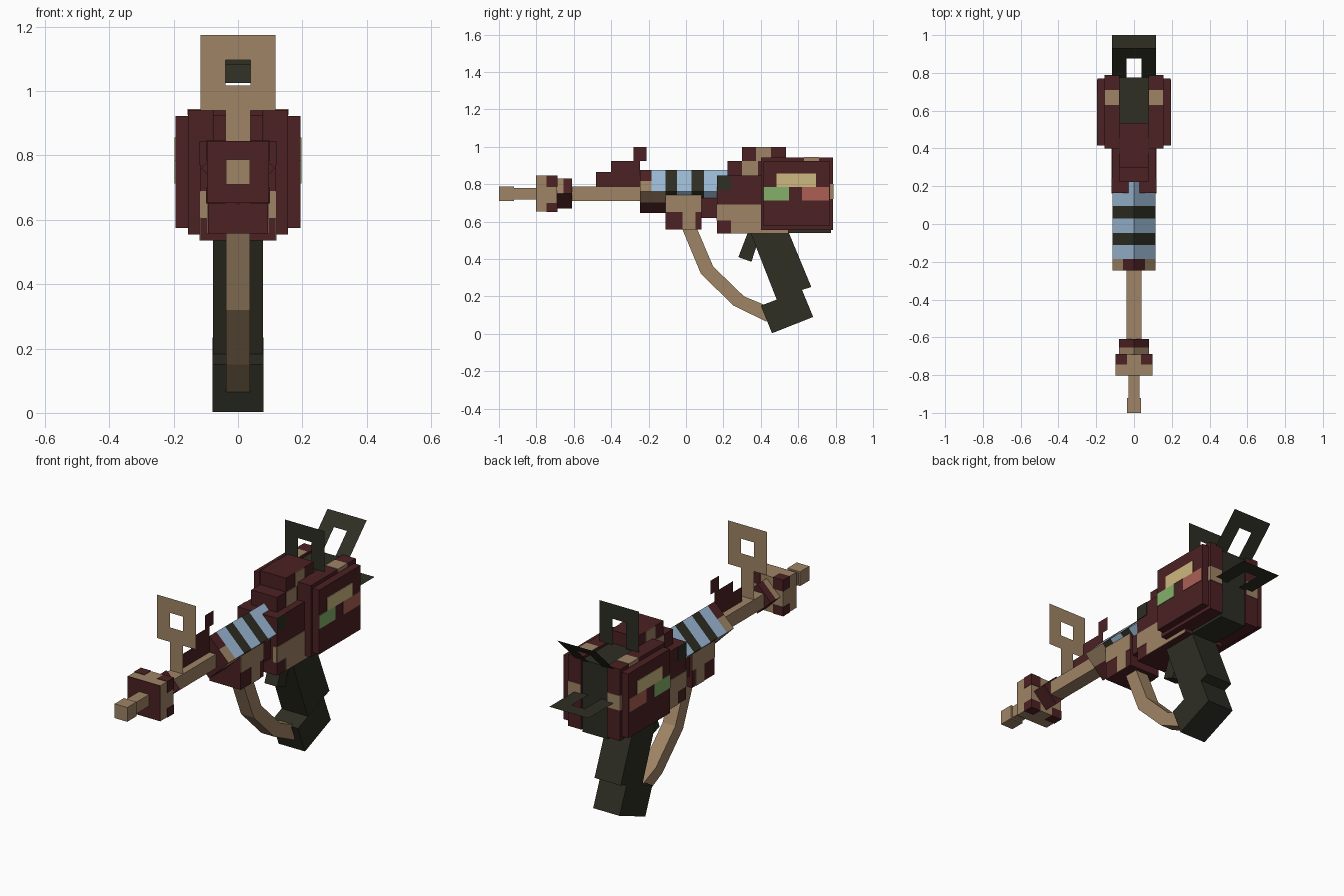
import bpy, bmesh, math
from mathutils import Vector

if "Cube" in bpy.data.objects:
    bpy.data.objects.remove(bpy.data.objects["Cube"])


def lin(c):
    c /= 255
    return c / 12.92 if c <= 0.04045 else ((c + 0.055) / 1.055) ** 2.4


MATS = {}
for key, rgb in {"maroon": (76, 33, 35), "tan": (159, 132, 101), "dark": (46, 46, 36),
                 "blue": (156, 186, 213), "yellow": (206, 184, 126),
                 "pink": (171, 95, 83), "green": (131, 176, 106)}.items():
    m = bpy.data.materials.new(key)
    m.diffuse_color = (*[lin(c) for c in rgb], 1)
    m.use_nodes = True
    m.node_tree.nodes["Principled BSDF"].inputs["Base Color"].default_value = m.diffuse_color
    MATS[key] = m


def finish(name, bm, *colors, normals=True):
    if normals:
        bmesh.ops.recalc_face_normals(bm, faces=bm.faces)
    me = bpy.data.meshes.new(name)
    bm.to_mesh(me)
    bm.free()
    for c in colors:
        me.materials.append(MATS[c])
    ob = bpy.data.objects.new(name, me)
    bpy.context.collection.objects.link(ob)
    return ob


def box(name, color, x, y, z, mirror=False):
    """Box from three (low, high) ranges, optionally repeated at -x."""
    bm = bmesh.new()
    for xr in ([x, (-x[1], -x[0])] if mirror else [x]):
        vs = bmesh.ops.create_cube(bm, size=1)["verts"]
        for v in vs:
            v.co = [r[0] if c < 0 else r[1] for c, r in zip(v.co, (xr, y, z))]
    return finish(name, bm, color)


def centred(name, color, hw, y, z):
    return box(name, color, (-hw, hw), y, z)


def prism(name, color, hw, pts):
    """Side outline in (y, z) extruded across x."""
    bm = bmesh.new()
    f = bm.faces.new([bm.verts.new((-hw, y, z)) for y, z in pts])
    ext = bmesh.ops.extrude_face_region(bm, geom=[f])["geom"]
    bmesh.ops.translate(bm, vec=(2 * hw, 0, 0),
                        verts=[g for g in ext if isinstance(g, bmesh.types.BMVert)])
    return finish(name, bm, color)


def sheet(name, color, origin, u, v, rects):
    """Flat sheet made of rectangles (u0, u1, v0, v1) on a plane."""
    bm = bmesh.new()
    o, u, v = Vector(origin), Vector(u), Vector(v)
    for a, b, c, d in rects:
        bm.faces.new([bm.verts.new(o + u * s + v * t)
                      for s, t in ((a, c), (b, c), (b, d), (a, d))])
    bmesh.ops.remove_doubles(bm, verts=bm.verts, dist=1e-5)
    return finish(name, bm, color, normals=False)


def diamond(name, r, zc, ys, colors, rule):
    """Square tube turned 45 degrees, faces coloured by rule(y, height, width)."""
    bm = bmesh.new()
    prof = [(0, 1), (.5, .5), (1, 0), (.5, -.5), (0, -1), (-.5, -.5), (-1, 0), (-.5, .5)]
    rings = [[bm.verts.new((a * r, y, zc + b * r)) for a, b in prof] for y in ys]
    for r0, r1 in zip(rings, rings[1:]):
        for i in range(8):
            j = (i + 1) % 8
            bm.faces.new((r0[i], r0[j], r1[j], r1[i]))
    bm.faces.new(rings[0])
    bm.faces.new(rings[-1])
    for f in bm.faces:
        if len(f.verts) == 4:
            c = f.calc_center_median()
            f.material_index = colors.index(rule(c.y, c.z - zc, abs(c.x) / r))
    return finish(name, bm, *colors)


# Barrel
centred("barrel_tip", "tan", .038, (-1, -.92), (.71, .787))
centred("barrel_neck", "tan", .03, (-.92, -.79), (.717, .78))
centred("barrel", "tan", .039, (-.62, -.23), (.711, .787))

# Muzzle collar
centred("muzzle_collar", "tan", .097, (-.8, -.69), (.653, .845))
centred("collar_front_plate", "maroon", .097, (-.803, -.8), (.653, .845))
box("collar_top_patch", "maroon", (.038, .099), (-.745, -.688), (.785, .847), True)
box("collar_low_patch", "maroon", (.038, .099), (-.745, -.688), (.651, .70), True)
diamond("collar_rear", .08, .75, (-.70, -.655, -.61), ["maroon", "tan"],
        lambda y, h, w: "tan" if y < -.655 and h > 0 else "maroon")


# Striped sleeve
def sleeve_rule(y, h, w):
    if y < -.185:
        return "maroon" if (w < .5) else "tan"
    if h < 0 and w < .5:
        return "maroon"
    if h < 0 and y < -.11:
        return "tan"
    return "dark" if -.11 < y < -.048 or .03 < y < .095 else "blue"


diamond("striped_sleeve", .115, .76, (-.245, -.185, -.11, -.048, .03, .095, .235),
        ["maroon", "tan", "dark", "blue"], sleeve_rule)

# Stepped fin on the barrel
sheet("stepped_fin", "maroon", (0, 0, 0), (0, 1, 0), (0, 0, 1),
      [(-.48, -.245, .785, .865), (-.40, -.245, .865, .925), (-.28, -.245, .925, 1.0),
       (-.245, -.21, .925, 1.0)])

# Front sight: square ring on a stem
sheet("front_sight", "tan", (0, -.525, 0), (1, 0, 0), (0, 0, 1),
      [(-.117, -.039, .94, 1.175), (.039, .117, .94, 1.175),
       (-.039, .039, 1.097, 1.175), (-.039, .039, .94, 1.018), (-.039, .039, .785, .94)])

# Rear sights: three arches, upright, slanted and level
ARCH = [(-.117, -.039, 0, .222), (.039, .117, 0, .222), (-.039, .039, .142, .222)]
S = math.sqrt(.5)
sheet("rear_sight_upright", "dark", (0, .57, .94), (1, 0, 0), (0, 0, 1), ARCH)
sheet("rear_sight_slanted", "dark", (0, .775, .925), (1, 0, 0), (0, S, S), ARCH)
sheet("rear_sight_level", "dark", (0, .778, .75), (1, 0, 0), (0, 1, 0), ARCH)

# Lower guard under the sleeve
centred("lower_guard", "maroon", .093, (-.11, .083), (.557, .742))
box("guard_side_band", "tan", (.093, .096), (-.11, .083), (.65, .742), True)
box("guard_side_patch", "tan", (.093, .096), (-.02, .05), (.557, .65), True)
centred("guard_link", "maroon", .08, (.08, .17), (.62, .74))

# Receiver
centred("receiver", "maroon", .117, (.165, .55), (.535, .845))
box("receiver_side_band", "tan", (.117, .12), (.165, .40), (.605, .69), True)
box("receiver_front_patch", "tan", (.095, .118), (.162, .18), (.605, .69), True)
box("receiver_low_band", "tan", (.117, .12), (.24, .545), (.535, .605), True)
box("receiver_dark_patch", "dark", (.117, .12), (.165, .24), (.77, .845), True)
centred("top_step", "maroon", .077, (.223, .535), (.84, .925))
centred("top_block", "maroon", .077, (.30, .535), (.84, 1.0))
box("top_step_patch", "tan", (.077, .08), (.30, .385), (.845, .925), True)
box("top_block_patch", "tan", (.077, .08), (.375, .455), (.925, 1.0), True)

# Rear housing
centred("housing_core", "dark", .077, (.42, .775), (.54, .93))
box("housing_side", "maroon", (.077, .155), (.40, .785), (.555, .942), True)
box("housing_top_patch", "tan", (.08, .157), (.63, .71), (.925, .945), True)
box("housing_back_patch", "tan", (.08, .157), (.72, .788), (.72, .80), True)
box("side_panel", "maroon", (.155, .194), (.415, .77), (.575, .922), True)
for name, col, y, z in (("yellow", "yellow", (.483, .695), (.785, .856)),
                        ("green", "green", (.415, .55), (.713, .785)),
                        ("pink", "pink", (.62, .765), (.713, .785))):
    box("panel_patch_" + name, col, (.194, .197), y, z, True)

# Grip, trigger and curved strap
prism("grip", "dark", .078, [(.345, .54), (.55, .54), (.67, .25), (.62, .235), (.49, .17)])
prism("grip_foot", "dark", .079, [(.40, .15), (.62, .235), (.68, .09), (.46, .003)])
prism("trigger", "dark", .038, [(.33, .54), (.40, .54), (.35, .385), (.28, .41)])
prism("strap", "tan", .038, [(-.02, .56), (.08, .32), (.255, .15), (.43, .065),
                             (.43, .15), (.31, .20), (.145, .36), (.06, .56)])
